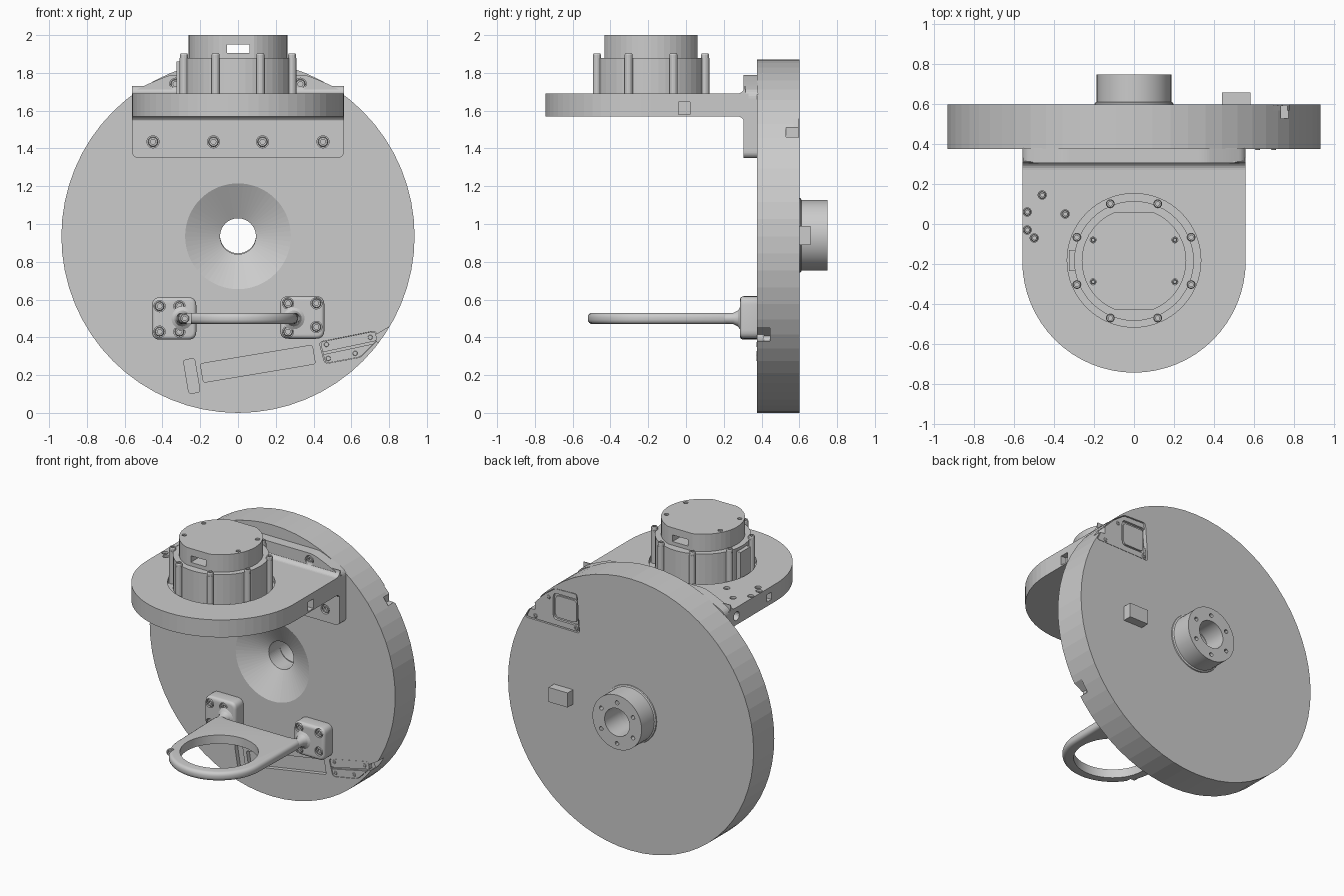
import bpy, bmesh
from math import sin, cos, pi, radians, sqrt
from mathutils import Vector

if "Cube" in bpy.data.objects:
    bpy.data.objects.remove(bpy.data.objects["Cube"])

CZ = 0.935          # wheel centre height
MY = -0.185         # motor centre y


def finish(bm, name):
    bmesh.ops.remove_doubles(bm, verts=bm.verts, dist=1e-5)
    bmesh.ops.recalc_face_normals(bm, faces=bm.faces)
    me = bpy.data.meshes.new(name)
    bm.to_mesh(me)
    bm.free()
    ob = bpy.data.objects.new(name, me)
    bpy.context.collection.objects.link(ob)
    return ob


def prism(name, pts, axis, lo, hi, bevel=0.0):
    """Extrude a 2D outline along axis x (y,z), y (x,z) or z (x,y)."""
    place = {'x': lambda a, b, t: (t, a, b), 'y': lambda a, b, t: (a, t, b),
             'z': lambda a, b, t: (a, b, t)}[axis]
    bm = bmesh.new()
    lows = [bm.verts.new(place(a, b, lo)) for a, b in pts]
    highs = [bm.verts.new(place(a, b, hi)) for a, b in pts]
    caps = [bm.faces.new(lows), bm.faces.new(highs)]
    n = len(pts)
    for i in range(n):
        j = (i + 1) % n
        bm.faces.new((lows[i], lows[j], highs[j], highs[i]))
    if bevel:
        bmesh.ops.recalc_face_normals(bm, faces=bm.faces)
        edges = list({e for f in caps for e in f.edges})
        bmesh.ops.bevel(bm, geom=edges, offset=bevel, segments=4, profile=0.5, affect='EDGES')
    return finish(bm, name)


def box(name, x, y, z):
    return prism(name, [(x[0], y[0]), (x[1], y[0]), (x[1], y[1]), (x[0], y[1])], 'z', *z)


def lathe(name, prof, loc, axis, seg=32, ring=False):
    """Revolve (radius, height) points about an axis through loc."""
    q = Vector(axis).to_track_quat('Z', 'Y')
    bm = bmesh.new()
    rows = [[bm.verts.new(Vector(loc) + q @ Vector((r * cos(2 * pi * k / seg), r * sin(2 * pi * k / seg), h)))
             for k in range(seg)] for r, h in prof]
    for i in range(len(rows) if ring else len(rows) - 1):
        a, b = rows[i], rows[(i + 1) % len(rows)]
        for k in range(seg):
            m = (k + 1) % seg
            bm.faces.new((a[k], a[m], b[m], b[k]))
    return finish(bm, name)


def rod(name, loc, axis, r, lo, hi, seg=32):
    return lathe(name, [(0, lo), (r, lo), (r, hi), (0, hi)], loc, axis, seg)


def screw(name, loc, axis, r=0.024, h=0.02):
    return lathe(name, [(0, -h), (r, -h), (r, h * 0.6), (r * 0.85, h), (r * 0.5, h), (r * 0.5, 0), (0, 0)],
                 loc, axis, 12)


def cut(ob, tool):
    m = ob.modifiers.new('cut', 'BOOLEAN')
    m.operation, m.solver, m.object = 'DIFFERENCE', 'EXACT', tool
    me = bpy.data.meshes.new_from_object(ob.evaluated_get(bpy.context.evaluated_depsgraph_get()))
    ob.modifiers.clear()
    ob.data = me
    bpy.data.objects.remove(tool)


def rounded(pts, r, n=5):
    out = []
    P = [Vector(p) for p in pts]
    for i, p in enumerate(P):
        a = p + (P[i - 1] - p).normalized() * r
        b = p + (P[(i + 1) % len(P)] - p).normalized() * r
        for k in range(n + 1):
            t = k / n
            out.append(tuple(a * (1 - t) ** 2 + p * 2 * t * (1 - t) + b * t * t))
    return out


def rect(cx, cz, w, h, ang=0.0):
    c, s = cos(radians(ang)), sin(radians(ang))
    return [(cx + c * u * w / 2 - s * v * h / 2, cz + s * u * w / 2 + c * v * h / 2)
            for u, v in ((-1, -1), (1, -1), (1, 1), (-1, 1))]


def shrink(pts, k):
    c = sum((Vector(p) for p in pts), Vector((0, 0))) / len(pts)
    return [tuple(c + (Vector(p) - c) * k) for p in pts]


# Wheel with conical front bore
wheel = lathe('wheel', [(0.28, 0.375), (0.935, 0.375), (0.935, 0.6), (0.15, 0.6), (0.095, 0.6), (0.095, 0.47)],
              (0, 0, CZ), (0, 1, 0), 64, True)

# Rear hub with six bolt holes
hub = lathe('rear_hub', [(0.095, 0.59), (0.2, 0.59), (0.196, 0.607), (0.187, 0.612), (0.187, 0.75), (0.095, 0.75)],
            (0, 0, CZ + 0.005), (0, 1, 0), 48, True)
for k in range(6):
    a = pi / 6 + k * pi / 3
    cut(hub, rod('tool', (0.14 * cos(a), 0, CZ + 0.14 * sin(a)), (0, 1, 0), 0.014, 0.7, 0.8, 12))

# Rear stop block
prism('stop_block', [(0.44, 0.595), (0.585, 0.595), (0.585, 0.66), (0.44, 0.66)], 'z', 0.89, 0.99)

# Front pockets in the wheel
cut(wheel, prism('tool', rounded(rect(0.105, 0.26, 0.6, 0.1, 9.5), 0.012), 'y', 0.36, 0.405))
cut(wheel, prism('tool', rounded(rect(-0.245, 0.195, 0.06, 0.18, 9.5), 0.015), 'y', 0.36, 0.405))
cover = rounded([(0.46, 0.26), (0.65, 0.295), (0.74, 0.385), (0.73, 0.435), (0.43, 0.375)], 0.02)
cut(wheel, prism('tool', cover, 'y', 0.36, 0.41))
front_cover = prism('front_cover', shrink(cover, 0.975), 'y', 0.377, 0.412)
cut(front_cover, prism('tool', rect(0.59, 0.345, 0.5, 0.012, 12), 'y', 0.36, 0.39))
cut(wheel, prism('tool', rect(0.78, 0.42, 0.12, 0.04, 30), 'y', 0.36, 0.445))
for x, z in ((0.468, 0.362), (0.7, 0.4), (0.478, 0.288), (0.62, 0.315)):
    screw('cover_screw', (x, 0.38, z), (0, -1, 0), 0.013, 0.008)

# Rear corner pocket with cover and recessed window
pocket = rounded([(0.39, 1.39), (0.805, 1.395), (0.76, 1.49), (0.67, 1.585), (0.58, 1.65), (0.41, 1.655)], 0.02)
cut(wheel, prism('tool', pocket, 'y', 0.57, 0.62))
rear_cover = prism('rear_cover', shrink(pocket, 0.96), 'y', 0.565, 0.595)
cut(rear_cover, prism('tool', rounded(rect(0.5, 1.525, 0.19, 0.18), 0.03), 'y', 0.578, 0.62))
prism('window_panel', rounded(rect(0.5, 1.525, 0.16, 0.15), 0.025), 'y', 0.57, 0.59)
for x, z in ((0.42, 1.415), (0.73, 1.42), (0.63, 1.575)):
    screw('rear_cover_screw', (x, 0.592, z), (0, 1, 0), 0.014, 0.008)
for ob in (wheel, rear_cover):
    cut(ob, box('tool', (0.735, 1.0), (0.53, 0.62), (1.46, 1.51)))

# Shelf with rounded front
arc = [(0.56 * cos(pi + pi * k / 32), MY + 0.56 * sin(pi + pi * k / 32)) for k in range(33)]
shelf = prism('shelf', arc + [(0.56, 0.33), (-0.56, 0.33)], 'z', 1.57, 1.69)
cut(shelf, rod('tool', (0, MY + 0.003, 0), (0, 0, 1), 0.335, 1.655, 1.75, 64))
for x, y in ((-0.535, 0.06), (-0.46, 0.145), (-0.345, 0.05), (-0.535, -0.03), (-0.5, -0.07)):
    cut(shelf, rod('tool', (x, y, 1.69), (0, 0, 1), 0.021, -0.035, 0.02, 16))
    screw('shelf_screw', (x, y, 1.665), (0, 0, 1), 0.018, 0.014)
cut(shelf, box('tool', (0.52, 0.6), (-0.04, 0.02), (1.58, 1.645)))
cut(shelf, box('tool', (-0.6, -0.52), (-0.13, -0.08), (1.6, 1.65)))
cut(shelf, rod('tool', (-0.56, 0.25, 1.63), (1, 0, 0), 0.03, -0.05, 0.08, 20))

# Mounting flange and fillets joining it to the shelf
flange = prism('flange', rounded([(-0.56, 1.35), (0.56, 1.35), (0.56, 1.70), (0.48, 1.74), (0.36, 1.79),
                                  (-0.36, 1.79), (-0.48, 1.74), (-0.56, 1.70)], 0.035), 'y', 0.305, 0.38)
bolts = [(x, 1.435) for x in (-0.45, -0.13, 0.13, 0.45)] + [(-0.33, 1.74), (0.33, 1.74)]
for x, z in bolts:
    cut(flange, rod('tool', (x, 0.305, z), (0, -1, 0), 0.032, -0.03, 0.02, 20))
    screw('flange_bolt', (x, 0.325, z), (0, -1, 0), 0.027, 0.016)
for name, z, s in (('upper_fillet', 1.69, 1), ('lower_fillet', 1.57, -1)):
    curve = [(0.27 + 0.04 * sin(t * pi / 12), z + s * 0.04 * (1 - cos(t * pi / 12))) for t in range(7)]
    prism(name, curve + [(0.315, z + s * 0.04), (0.315, z - s * 0.01), (0.27, z - s * 0.01)], 'x', -0.56, 0.56)

# Motor body with clamp posts
rod('motor_body', (0, MY, 0), (0, 0, 1), 0.3, 1.65, 1.88, 48)
for k in range(8):
    a = pi / 8 + k * pi / 4
    p = (0.31 * cos(a), MY + 0.31 * sin(a))
    rod('motor_post', (*p, 0), (0, 0, 1), 0.022, 1.65, 1.88, 16)
    screw('motor_screw', (*p, 1.885), (0, 0, 1), 0.021, 0.018)
box('motor_connector', (-0.325, -0.27), (-0.235, -0.13), (1.65, 1.86))

# Motor cap with flats and a through slot
cap = rod('motor_cap', (0, MY, 0), (0, 0, 1), 0.262, 1.87, 2.0, 48)
for y0, y1 in ((0.06, 0.3), (-0.7, -0.432)):
    cut(cap, box('tool', (-0.4, 0.4), (y0, y1), (1.8, 2.1)))
cut(cap, box('tool', (-0.057, 0.06), (-0.7, 0.4), (1.905, 1.95)))
for x in (-0.205, 0.205):
    for y in (-0.08, -0.29):
        cut(cap, rod('tool', (x, y, 2.0), (0, 0, 1), 0.015, -0.02, 0.02, 12))
        screw('cap_screw', (x, y, 1.985), (0, 0, 1), 0.012, 0.008)

# Ring holder
RY = -0.205
arc = [(0.315 * cos(pi + pi * k / 32), RY + 0.315 * sin(pi + pi * k / 32)) for k in range(33)]
holder = prism('ring_holder', arc + [(0.325, 0.2), (0.3, 0.25), (0.23, 0.235), (-0.23, 0.235), (-0.3, 0.25),
                                     (-0.325, 0.2)], 'z', 0.47, 0.53, 0.024)
cut(holder, rod('tool', (0, RY, 0), (0, 0, 1), 0.245, 0.4, 0.6, 56))
cut(holder, box('tool', (-0.4, -0.25), (-0.6, -0.335), (0.4, 0.6)))
screw('ring_screw', (-0.282, -0.335, 0.5), (0, -1, 0), 0.024, 0.012)
smooth = [hub, holder]

# Ring brackets with flared arms and screws
for side, cx, dz in ((-1, -0.338, 0.0), (1, 0.34, 0.005)):
    b = prism('ring_bracket', rounded(rect(cx, 0.5 + dz, 0.235, 0.225), 0.045), 'y', 0.285, 0.4, 0.02)
    arm = lathe('bracket_arm', [(0, 0.19), (0.028, 0.19), (0.03, 0.25), (0.042, 0.275), (0.065, 0.29), (0, 0.3)],
                (side * 0.295, 0, 0.5), (0, 1, 0), 24)
    smooth += [b, arm]
    spots = [(-0.415, 0.565), (-0.31, 0.565), (-0.415, 0.43), (-0.31, 0.43)] if side < 0 else \
            [(0.265, 0.58), (0.415, 0.58), (0.265, 0.43), (0.415, 0.455)]
    for x, z in spots:
        cut(b, rod('tool', (x, 0.285, z), (0, -1, 0), 0.03, -0.025, 0.03, 16))
        screw('bracket_screw', (x, 0.3, z), (0, -1, 0), 0.025, 0.013)

# Smooth the rounded parts
bpy.ops.object.select_all(action='DESELECT')
for ob in smooth:
    ob.select_set(True)
bpy.context.view_layer.objects.active = holder
bpy.ops.object.shade_smooth_by_angle(angle=radians(30))
